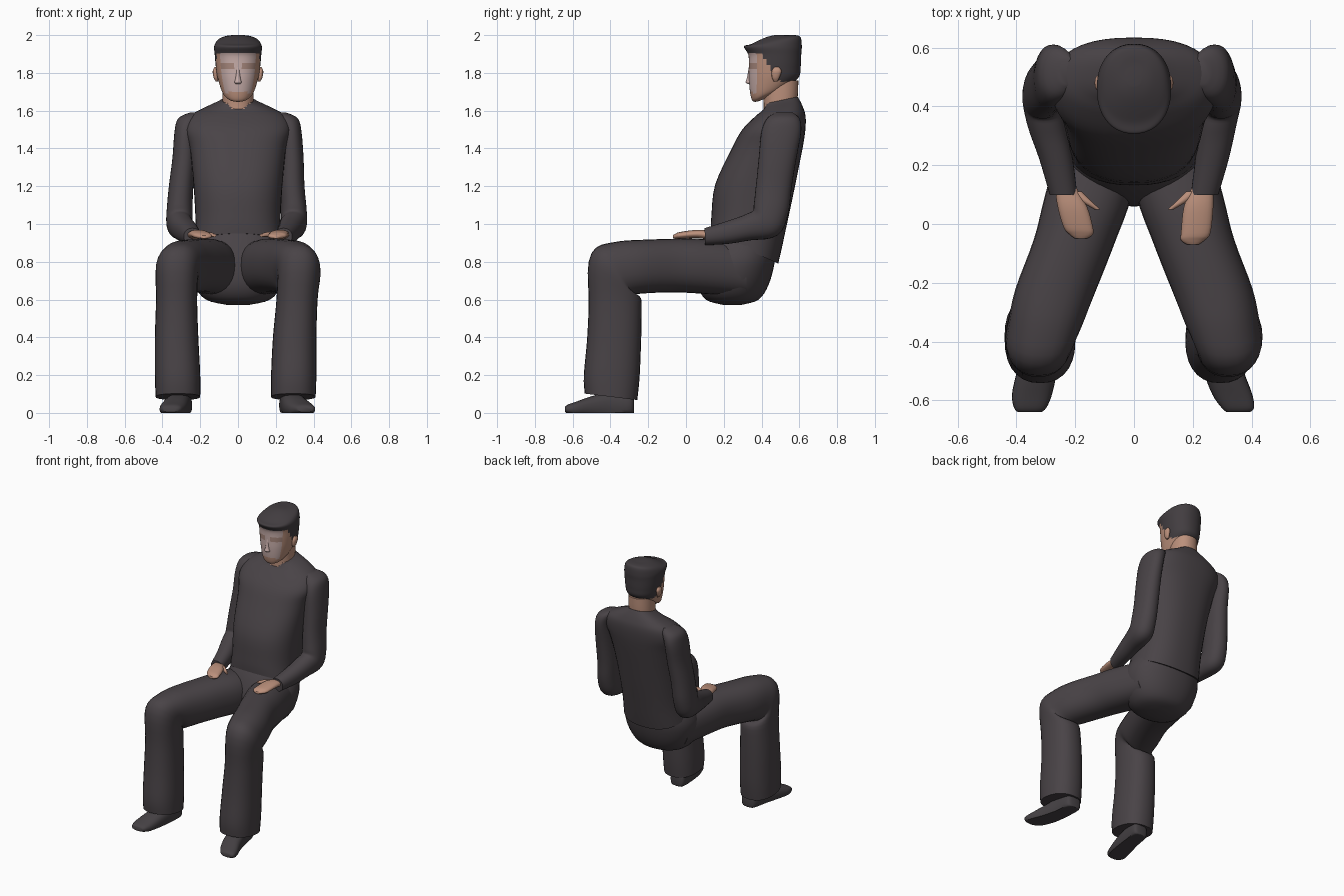
import bpy, bmesh, math
from mathutils import Vector


def material(name, rgb):
    m = bpy.data.materials.new(name)
    m.diffuse_color = (*rgb, 1)
    return m


CLOTH = material("charcoal cloth", (0.066, 0.056, 0.062))
HAIR = material("dark hair", (0.055, 0.047, 0.052))
SHOE = material("shoe leather", (0.060, 0.053, 0.058))
SKIN = material("tan skin", (0.50, 0.28, 0.20))
FACE = material("pale face skin", (0.56, 0.41, 0.39))
SHADE = material("eye area skin", (0.38, 0.24, 0.20))


def spline(a, b, c, d, t):
    return 0.5 * (2 * b + (c - a) * t + (2 * a - 5 * b + 4 * c - d) * t * t
                  + (3 * b - a - 3 * c + d) * t ** 3)


def loft(name, rings, mats, rule=None, side=1, n=28, steps=4, power=2.2, floor=None):
    """Skin rings (x, y, z, half width, half depth, pitch in degrees) smoothly together."""
    pts = []
    for i in range(len(rings) - 1):
        four = [rings[max(0, min(len(rings) - 1, i + k))] for k in (-1, 0, 1, 2)]
        for j in range(steps):
            pts.append([spline(*v, j / steps) for v in zip(*four)])
    pts.append(rings[-1])
    bm = bmesh.new()
    loops = []
    for x, y, z, a, b, pitch in pts:
        p = math.radians(pitch)
        loop = []
        for k in range(n):
            t = 2 * math.pi * k / n
            c, s = math.cos(t), math.sin(t)
            u = a * math.copysign(abs(c) ** (2 / power), c)
            v = b * math.copysign(abs(s) ** (2 / power), s)
            co = Vector((side * (x + u), y + v * math.cos(p), z + v * math.sin(p)))
            if floor is not None:
                co.z = max(co.z, floor)
            loop.append(bm.verts.new(co))
        loops.append(loop)
    for lo, hi in zip(loops, loops[1:]):
        for k in range(n):
            bm.faces.new((lo[k], lo[(k + 1) % n], hi[(k + 1) % n], hi[k]))
    bm.faces.new(loops[0])
    bm.faces.new(loops[-1])
    bmesh.ops.recalc_face_normals(bm, faces=bm.faces)
    bm.normal_update()
    for f in bm.faces:
        f.smooth = True
        if rule:
            f.material_index = rule(f.calc_center_median(), f.normal)
    me = bpy.data.meshes.new(name)
    bm.to_mesh(me)
    bm.free()
    me.set_sharp_from_angle(angle=math.radians(50))
    for m in mats:
        me.materials.append(m)
    ob = bpy.data.objects.new(name, me)
    bpy.context.collection.objects.link(ob)
    return ob


# Sweater body with an open neckline
def neckline(c, n):
    return int(c.y < 0.46 and c.z > 1.60 + abs(c.x) * 0.6)


loft("sweater_body", [
    (0, .31, .87, .235, .195, -24), (0, .33, 1.0, .225, .20, -12),
    (0, .365, 1.2, .235, .21, -3), (0, .43, 1.4, .255, .187, 0),
    (0, .465, 1.5, .28, .167, 0), (0, .50, 1.57, .255, .133, 0),
    (0, .513, 1.61, .19, .107, 4), (0, .51, 1.642, .115, .092, 10),
    (0, .503, 1.655, .088, .09, 12)], [CLOTH, SKIN], neckline, n=40, power=2.4)

# Trouser seat
loft("trouser_seat", [
    (0, .245, .572, .06, .05, 0), (0, .245, .60, .17, .14, 0),
    (0, .25, .68, .235, .188, 0), (0, .27, .80, .26, .20, 0),
    (0, .29, .90, .23, .185, 0), (0, .31, .97, .20, .165, 0)], [CLOTH], n=36)

# Neck
loft("neck", [(0, .49, 1.56, .08, .08, 0), (0, .50, 1.66, .083, .09, 0),
              (0, .495, 1.76, .083, .10, 0)], [SKIN])


# Head: hair, pale front of the face, darker eye area
def head_colour(c, n):
    if c.z > max(1.725, 1.902 - max(0, c.y - 0.40) * 1.6) and not (c.y < .56 and c.z < 1.75):
        return 1
    if n.y < -0.55 and c.z > 1.695:
        return 3 if abs(c.z - 1.835) < 0.016 and 0.025 < abs(c.x) < 0.09 else 2
    return 0


loft("head", [
    (0, .415, 1.662, .025, .03, 22), (0, .42, 1.672, .055, .065, 22),
    (0, .44, 1.70, .083, .10, 15), (0, .465, 1.77, .107, .132, 3),
    (0, .47, 1.83, .117, .137, 0), (0, .47, 1.895, .123, .14, 0),
    (0, .46, 1.94, .126, .153, 0), (0, .477, 1.972, .108, .13, 8),
    (0, .497, 1.993, .065, .08, 5), (0, .50, 2.0, .025, .03, 0)],
    [SKIN, HAIR, FACE, SHADE], head_colour, n=44, steps=6)

# Nose
loft("nose", [(0, .345, 1.74, .012, .012, 0), (0, .338, 1.75, .02, .022, 0),
              (0, .343, 1.775, .014, .02, 0), (0, .347, 1.845, .008, .012, 0)], [FACE], n=12)

for s, label in ((-1, "left"), (1, "right")):
    # Ear
    loft(label + "_ear", [(.112, .475, 1.755, .006, .01, 0), (.117, .475, 1.775, .012, .02, 0),
                          (.121, .48, 1.81, .013, .026, 0), (.118, .48, 1.83, .006, .012, 0)],
         [SKIN], side=s, n=12)

    # Sleeve, bent at the elbow
    e = 0.006 if s < 0 else -0.008
    loft(label + "_sleeve", [
        (.225, .52, 1.59, .03, .045, 180), (.258, .515, 1.56, .058, .085, 180),
        (.278, .505, 1.49, .058, .105, 180), (.285, .485, 1.35, .062, .10, 180),
        (.295 + e, .465, 1.2, .065, .095, 178), (.303 + e, .45, 1.08, .068, .095, 162),
        (.303 + e, .42, 1.005, .07, .092, 135), (.29 + e, .33, .982, .065, .07, 105),
        (.265, .22, .955, .057, .06, 95), (.24, .10, .933, .047, .045, 92)],
        [CLOTH], side=s)

    # Hand resting on the thigh, with thumb
    h = 0.02 if s > 0 else 0
    loft(label + "_hand", [
        (.235, .13, .94, .035, .024, 90), (.21 + h / 2, .06, .947, .05, .022, 90),
        (.19 + h, -.01 - h, .94, .05, .018, 90), (.18 + h, -.035 - h, .935, .04, .014, 90),
        (.18 + h, -.05 - h, .932, .02, .008, 90)], [SKIN], side=s, n=20)
    loft(label + "_thumb", [
        (.20, .11, .943, .022, .014, 90), (.16, .075, .945, .018, .013, 90),
        (.125, .05, .94, .010, .008, 90)], [SKIN], side=s, n=12)

    # Trouser leg, bent at the knee
    d = 0.01 if s < 0 else -0.015
    loft(label + "_trouser_leg", [
        (.11, .32, .755, .13, .14, 90), (.155, .10, .775, .147, .145, 90),
        (.20, -.05, .78, .14, .142, 90), (.265, -.22, .775, .138, .142, 95),
        (.30, -.33, .765, .127, .148, 110), (.322, -.385, .738, .115, .158, 137),
        (.32 + d / 2, -.375, .60, .109, .142, 172), (.315 + d, -.38, .40, .115, .143, 180),
        (.31 + d, -.393, .20, .12, .148, 180), (.308 + d, -.397, .085, .118, .14, 173)],
        [CLOTH], side=s, power=2.3)

    # Shoe, toes turned out, flat sole
    loft(label + "_shoe", [
        (.285 + d, -.275, .04, .03, .035, 90), (.288 + d, -.295, .04, .055, .06, 90),
        (.30 + d, -.40, .04, .06, .07, 90), (.32 + d, -.50, .03, .068, .058, 90),
        (.342 + d / 2, -.58, .02, .068, .04, 90), (.353, -.625, .02, .055, .024, 90),
        (.355, -.64, .018, .04, .014, 90)], [SHOE], side=s, n=24, floor=0.0, power=2.5)
